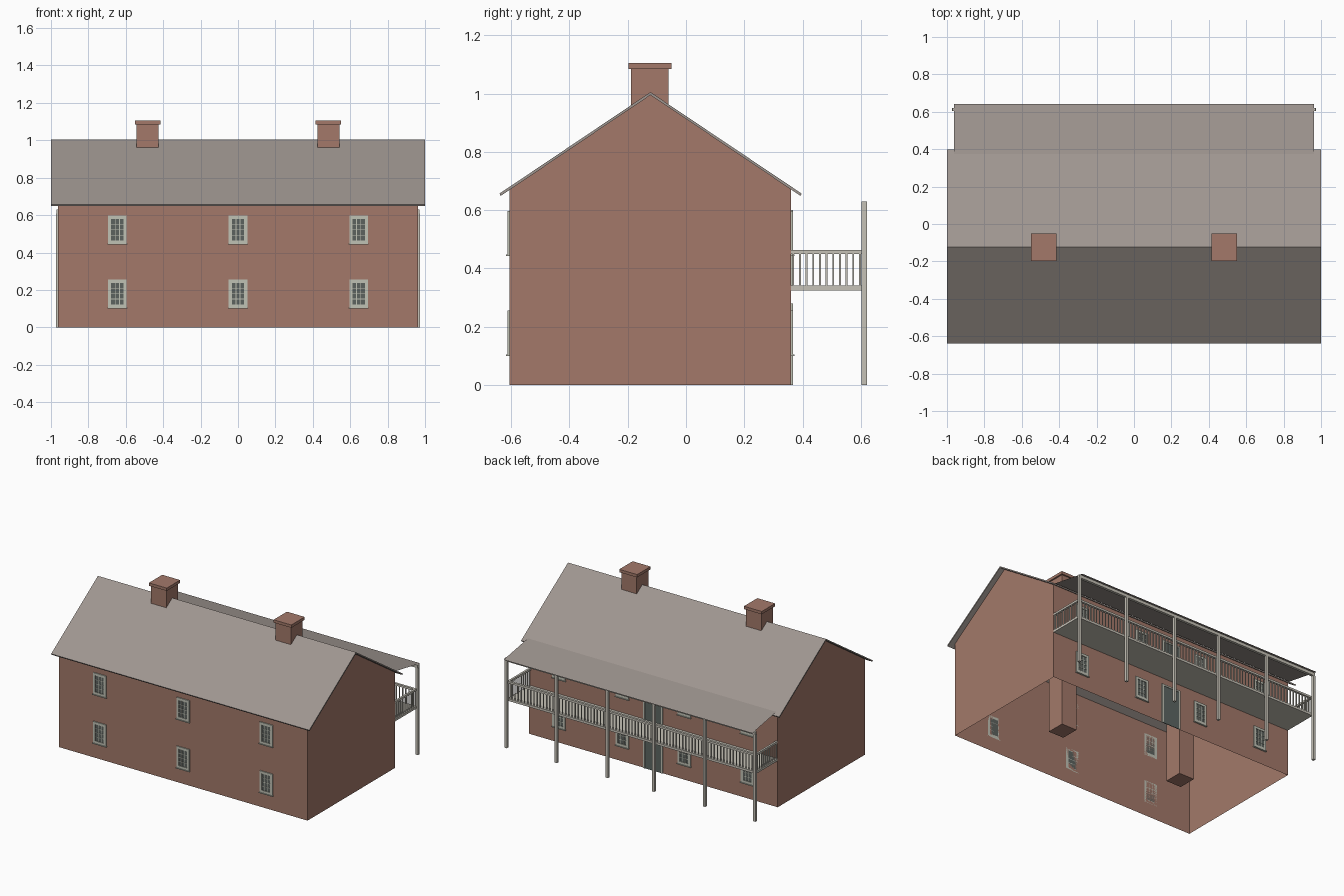
import bpy, bmesh, math
from mathutils import Vector

if "Cube" in bpy.data.objects:
    bpy.data.objects.remove(bpy.data.objects["Cube"])


def material(name, rgb):
    m = bpy.data.materials.new(name)
    lin = [((c / 255 + 0.055) / 1.055) ** 2.4 for c in rgb]
    m.diffuse_color = (*lin, 1)
    m.use_nodes = True
    m.node_tree.nodes["Principled BSDF"].inputs["Base Color"].default_value = m.diffuse_color
    return m


BRICK = material("brick", (163, 121, 106))
ROOF = material("roof_grey", (159, 150, 144))
TRIM = material("pale_trim", (198, 194, 183))
FRAME = material("window_trim", (192, 194, 181))
GLASS = material("dark_glass", (92, 98, 94))
DOOR = material("door_green_grey", (92, 102, 98))


def finish(bm, name, mat):
    me = bpy.data.meshes.new(name)
    bm.to_mesh(me)
    bm.free()
    me.materials.append(mat)
    ob = bpy.data.objects.new(name, me)
    bpy.context.collection.objects.link(ob)
    return ob


def boxes(name, spans, mat):
    """One object from boxes given as (x0, x1, y0, y1, z0, z1)."""
    bm = bmesh.new()
    for x0, x1, y0, y1, z0, z1 in spans:
        geo = bmesh.ops.create_cube(bm, size=1)["verts"]
        for v in geo:
            v.co = Vector((x0 if v.co.x < 0 else x1,
                           min(y0, y1) if v.co.y < 0 else max(y0, y1),
                           z0 if v.co.z < 0 else z1))
    return finish(bm, name, mat)


def extrude_x(name, profile, half, mat, skip=(), ends=True):
    """Extrude a (y, z) profile along x, leaving out the listed sides."""
    bm = bmesh.new()
    a = [bm.verts.new((-half, y, z)) for y, z in profile]
    b = [bm.verts.new((half, y, z)) for y, z in profile]
    n = len(profile)
    for i in range(n):
        if i not in skip:
            j = (i + 1) % n
            bm.faces.new((a[i], a[j], b[j], b[i]))
    if ends:
        bm.faces.new(a[::-1])
        bm.faces.new(b)
    bmesh.ops.recalc_face_normals(bm, faces=bm.faces)
    return finish(bm, name, mat)


# Main dimensions
HX, FRONT, BACK, RIDGE = 0.963, -0.605, 0.36, -0.122

# Brick shell, open underneath and under the roof
extrude_x("brick_walls", [(FRONT, 0), (FRONT, 0.676), (RIDGE, 0.996),
                          (BACK, 0.676), (BACK, 0)], HX, BRICK, skip=(1, 2, 4))

# Main gable roof
extrude_x("main_roof", [(-0.64, 0.657), (RIDGE, 1.005), (0.397, 0.657),
                        (0.393, 0.649), (RIDGE, 0.995), (-0.636, 0.649)], 1.0, ROOF)

# Chimneys run from the ground through the roof
for side, sx in (("left", -1), ("right", 1)):
    cx, cy = 0.483 * sx, -0.124
    boxes(side + "_chimney", [
        (cx - 0.059, cx + 0.059, cy - 0.064, cy + 0.064, 0, 1.085),
        (cx - 0.069, cx + 0.069, cy - 0.074, cy + 0.074, 1.085, 1.105)], BRICK)


# Windows: surround, sill, glazing bars and glass
def window(name, cx, z0, wall, out):
    x0, x1, z1, t = cx - 0.05, cx + 0.05, z0 + 0.15, 0.017
    y = wall + out * 0.007
    bars = [(x0, x0 + t, wall, y, z0, z1), (x1 - t, x1, wall, y, z0, z1),
            (x0 + t, x1 - t, wall, y, z0, z0 + t),
            (x0 + t, x1 - t, wall, y, z1 - t, z1),
            (x0 - 0.003, x1 + 0.003, wall, wall + out * 0.012, z0 - 0.005, z0)]
    w, h, b = x1 - x0 - 2 * t, z1 - z0 - 2 * t, 0.002
    yb = wall + out * 0.005
    for i in (1, 2):
        x = x0 + t + w * i / 3
        bars.append((x - b, x + b, wall, yb, z0 + t, z1 - t))
    for i in (1, 2, 3):
        z = z0 + t + h * i / 4
        bars.append((x0 + t, x1 - t, wall, yb, z - b, z + b))
    boxes(name + "_frame", bars, FRAME)
    boxes(name + "_glass", [(x0 + t, x1 - t, wall, wall + out * 0.003,
                             z0 + t, z1 - t)], GLASS)


for floor, z in (("lower", 0.105), ("upper", 0.447)):
    for i, x in enumerate((-0.645, 0, 0.645)):
        window(f"front_{floor}_window_{i + 1}", x, z, FRONT, -1)
    for i, x in enumerate((-0.73, -0.24, 0.24, 0.73)):
        window(f"back_{floor}_window_{i + 1}", x, z, BACK, 1)


# Back doors
def door(name, z0, z1):
    w, t = 0.075, 0.012
    y = BACK + 0.007
    boxes(name + "_frame", [(-w, -w + t, BACK, y, z0, z1), (w - t, w, BACK, y, z0, z1),
                            (-w + t, w - t, BACK, y, z1 - t, z1)], FRAME)
    boxes(name, [(-w + t, w - t, BACK, BACK + 0.004, z0, z1 - t)], DOOR)


door("lower_door", 0, 0.28)
door("upper_door", 0.34, 0.6)

# Porch posts and the beam over them
P0, P1 = 0.603, 0.621
boxes("porch_posts", [(x - 0.009, x + 0.009, P0, P1, 0, 0.608)
                      for x in (-0.963, -0.575, -0.18, 0.18, 0.575, 0.963)], TRIM)
boxes("porch_beam", [(-0.97, 0.97, P0, P1, 0.608, 0.629)], TRIM)

# Thin porch roof sheet
bm = bmesh.new()
bm.faces.new([bm.verts.new(c) for c in ((-HX, 0.375, 0.674), (HX, 0.375, 0.674),
                                        (HX, 0.642, 0.626), (-HX, 0.642, 0.626))][::-1])
finish(bm, "porch_roof", ROOF)

# Balcony deck and handrails on three sides
boxes("balcony_deck", [(-HX, HX, BACK, P0, 0.325, 0.341)], TRIM)
rails = [(-HX, HX, P0 - 0.014, P0 + 0.002, 0.449, 0.463)]
rails += [(s * 0.956 - 0.007, s * 0.956 + 0.007, BACK, P0 - 0.014, 0.449, 0.463)
          for s in (-1, 1)]
boxes("handrails", rails, TRIM)

# Balusters
r, yb, n, m = 0.003, P0 - 0.006, 78, 10
sticks = []
for i in range(n + 1):
    x = -0.956 + 1.912 * i / n
    sticks.append((x - r, x + r, yb - r, yb + r, 0.341, 0.449))
for s in (-1, 1):
    for i in range(m):
        x, y = s * 0.956, BACK + 0.008 + (yb - BACK - 0.008) * i / m
        sticks.append((x - r, x + r, y - r, y + r, 0.341, 0.449))
boxes("balusters", sticks, TRIM)
